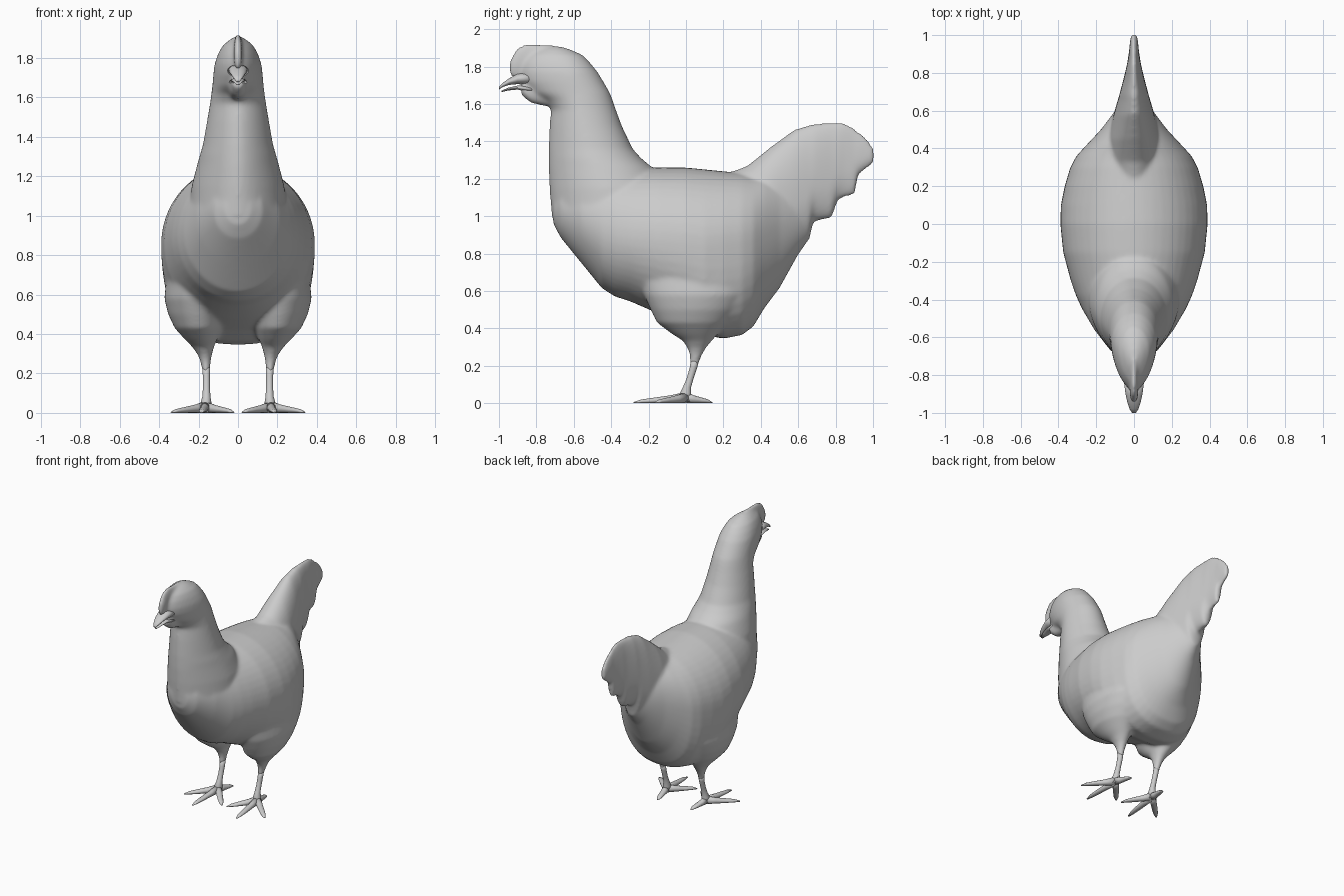
import bpy, bmesh
from math import cos, sin, pi
from mathutils import Vector

N = 48


def loft(bm, rings):
    """Skin a list of point rings and cap both ends."""
    vs = [[bm.verts.new(p) for p in r] for r in rings]
    n = len(vs[0])
    for a, b in zip(vs, vs[1:]):
        for i in range(n):
            j = (i + 1) % n
            bm.faces.new((a[i], a[j], b[j], b[i]))
    bm.faces.new(vs[0][::-1])
    bm.faces.new(vs[-1])


def half_super(i, k):
    """Unit circle point whose negative half is squared (k > 2) or pointed (k < 2)."""
    s, c = sin(2 * pi * i / N), cos(2 * pi * i / N)
    m = (abs(s) ** k + abs(c) ** k) ** (-1 / k) if s < 0 else 1
    return s * m, c * m


def upright(y, zb, zt, w, f=0.5, k=2):
    """Vertical ring across the y axis, widest at fraction f of its height."""
    zc = zb + (zt - zb) * f
    pts = [half_super(i, k) for i in range(N)]
    return [(w * c, y, zc + s * ((zt - zc) if s > 0 else (zc - zb))) for s, c in pts]


def level(z, yf, yb, w, yc=None, x=0, k=2):
    """Horizontal ring from yf to yb, widest at yc."""
    yc = (yf + yb) / 2 if yc is None else yc
    pts = [half_super(i, k) for i in range(N)]
    return [(x + w * c, yc + s * ((yb - yc) if s > 0 else (yc - yf)), z) for s, c in pts]


def finish(name, bm):
    bmesh.ops.recalc_face_normals(bm, faces=bm.faces[:])
    me = bpy.data.meshes.new(name)
    bm.to_mesh(me)
    bm.free()
    ob = bpy.data.objects.new(name, me)
    bpy.context.collection.objects.link(ob)
    for p in me.polygons:
        p.use_smooth = True
    return ob


# Body: overlapping lofts fused by a voxel remesh
bm = bmesh.new()
# torso
loft(bm, [upright(*s) for s in [
    (-.71, .96, 1.12, .06), (-.67, .885, 1.18, .125), (-.56, .75, 1.23, .21),
    (-.45, .615, 1.24, .275, .48), (-.38, .57, 1.25, .307, .48), (-.3, .545, 1.25, .335, .48),
    (-.15, .48, 1.26, .375, .5, 2.2), (0, .42, 1.26, .39, .52, 2.4), (.1, .365, 1.25, .387, .54, 2.6),
    (.2, .345, 1.24, .367, .57, 2.7), (.3, .365, 1.23, .337, .58, 2.6), (.36, .41, 1.22, .305, .58, 2.4),
    (.42, .51, 1.22, .25, .56, 2.2), (.5, .615, 1.2, .175, .55), (.6, .795, 1.15, .1, .5),
    (.665, .885, 1.1, .05, .5)]])
# neck and head, narrowing towards the front
loft(bm, [level(*s, 0, 1.7) for s in [
    (.87, -.62, -.1, .2, -.4), (1.0, -.718, -.1, .25, -.4), (1.15, -.73, -.1, .235, -.42),
    (1.26, -.735, -.18, .207, -.46), (1.31, -.735, -.24, .193, -.49), (1.36, -.735, -.285, .178, -.51),
    (1.48, -.73, -.342, .157, -.54), (1.57, -.722, -.375, .142, -.56), (1.62, -.76, -.392, .135, -.57),
    (1.66, -.83, -.407, .13, -.58), (1.72, -.875, -.442, .125, -.61),
    (1.77, -.885, -.472, .119, -.63), (1.82, -.875, -.512, .102, -.65),
    (1.86, -.845, -.55, .08, -.67), (1.89, -.79, -.615, .047, -.69),
    (1.905, -.75, -.66, .02, -.7)]])
# comb
loft(bm, [upright(*s) for s in [
    (-.945, 1.755, 1.83, .016), (-.905, 1.73, 1.9, .022), (-.85, 1.74, 1.925, .022),
    (-.69, 1.8, 1.912, .024), (-.6, 1.8, 1.88, .016)]])
# wattle
loft(bm, [upright(*s) for s in [
    (-.88, 1.645, 1.72, .033), (-.83, 1.605, 1.71, .042), (-.75, 1.587, 1.7, .047),
    (-.7, 1.595, 1.7, .042)]])
# tail fan with stepped feather tips
loft(bm, [upright(*s, .36) for s in [
    (.2, .85, 1.22, .13), (.33, .8, 1.27, .15), (.45, .8, 1.368, .14),
    (.58, .83, 1.463, .108), (.66, .885, 1.488, .085), (.682, .972, 1.494, .078),
    (.778, .99, 1.5, .053), (.812, 1.085, 1.5, .045), (.845, 1.1, 1.5, .037),
    (.903, 1.115, 1.47, .028), (.92, 1.22, 1.455, .026), (.968, 1.255, 1.415, .021),
    (1.003, 1.285, 1.365, .017)]])
# thighs, broad where they merge into the flank
for sx in (-1, 1):
    loft(bm, [level(z, yf, yb, w, None, sx * x) for z, yf, yb, w, x in [
        (.85, -.25, .34, .1, .23), (.76, -.27, .36, .12, .23), (.67, -.25, .36, .138, .226),
        (.58, -.225, .33, .15, .224), (.5, -.19, .28, .14, .214), (.43, -.155, .225, .118, .203),
        (.37, -.075, .17, .08, .187), (.335, -.02, .14, .055, .177),
        (.295, .008, .108, .036, .168), (.255, .02, .085, .026, .164),
        (.2, .022, .066, .02, .161)]])
body = finish("body", bm)
rm = body.modifiers.new("fuse", 'REMESH')
rm.mode = 'VOXEL'
rm.voxel_size = 0.011
rm.use_smooth_shade = True
sm = body.modifiers.new("soften", 'SMOOTH')
sm.factor = 0.5
sm.iterations = 12

# Beak: upper and lower halves with an open gap
for name, secs in {
    "upper_beak": [(-.82, 1.7, 1.775, .055), (-.9, 1.706, 1.762, .045), (-.945, 1.702, 1.737, .035),
                   (-.98, 1.69, 1.712, .023), (-1, 1.677, 1.692, .01)],
    "lower_beak": [(-.82, 1.655, 1.7, .045), (-.9, 1.677, 1.698, .034), (-.95, 1.672, 1.687, .024),
                   (-.987, 1.663, 1.671, .009)]}.items():
    bm = bmesh.new()
    loft(bm, [upright(*s) for s in secs])
    finish(name, bm)

# Legs with three front toes and one back toe
for side, sx in (("right", -1), ("left", 1)):
    bm = bmesh.new()
    loft(bm, [level(z, yf, yb, w, None, sx * x) for z, yf, yb, w, x in [
        (.24, .027, .072, .02, .162), (.19, .02, .06, .0185, .16), (.13, .003, .04, .018, .16),
        (.085, -.017, .027, .02, .16), (.055, -.032, .028, .027, .162),
        (.01, -.03, .025, .027, .165)]])
    root = Vector((.165, 0, 0))
    for tip in ((.185, -.28), (.338, -.165), (.022, -.165), (.14, .14)):
        d = Vector((tip[0], tip[1], 0)) - root
        u = Vector((-d.y, d.x, 0)).normalized()
        rings = []
        for t, w, h in ((0, .026, .06), (.3, .022, .042), (.6, .02, .03), (.85, .016, .02), (1, .006, .006)):
            c = root + d * t
            ring = []
            for i in range(12):
                a = 2 * pi * i / 12
                p = c + u * (w * cos(a)) + Vector((0, 0, h * (.5 + .5 * sin(a))))
                ring.append((sx * p.x, p.y, p.z))
            rings.append(ring)
        loft(bm, rings)
    finish(side + "_leg", bm)
